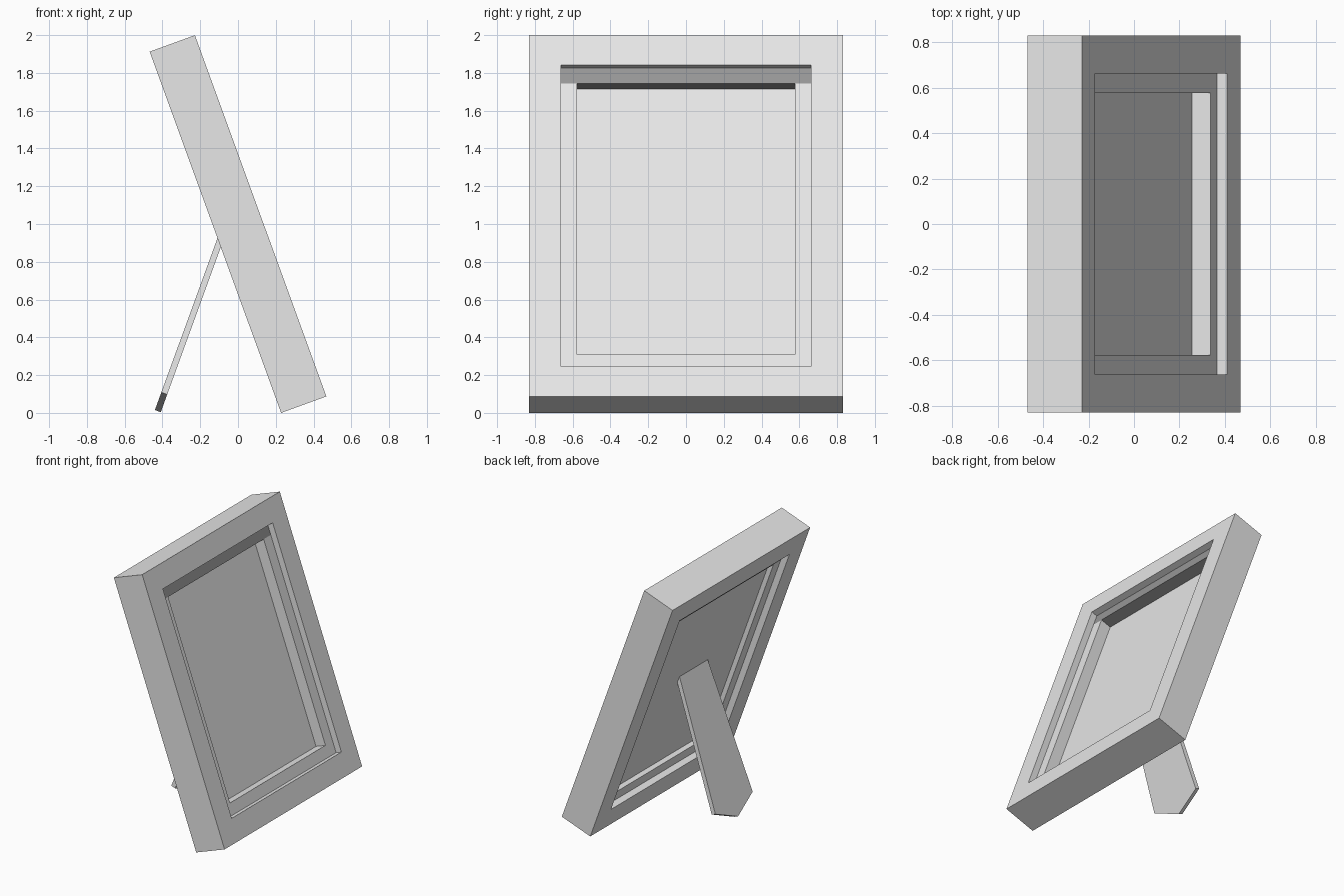
import bpy
import bmesh
from math import radians, sin, cos
from mathutils import Matrix

cube = bpy.data.objects.get("Cube")
if cube:
    bpy.data.objects.remove(cube, do_unlink=True)

S, C = sin(radians(20)), cos(radians(20))
LENGTH, THICK, HALF_W = 2.035, 0.255, 0.83
OUTER, INNER = 0.168, 0.254      # margins of the two stepped openings
STEP = 0.048                     # depth of the ledge behind each face


def make_material(name, value):
    mat = bpy.data.materials.new(name)
    mat.use_nodes = True
    colour = (value, value, value, 1)
    mat.diffuse_color = colour
    mat.node_tree.nodes["Principled BSDF"].inputs["Base Color"].default_value = colour
    return mat


light_grey = make_material("light grey", 0.8)
dark_grey = make_material("dark grey", 0.31)


def leaning(origin, lean):
    """Local axes: x across, y up the slope, z out of the slope."""
    ox, oz = origin
    return Matrix(((0, lean * S, C, ox), (1, 0, 0, 0),
                   (0, C, -lean * S, oz), (0, 0, 0, 1)))


frame_space = leaning((THICK * C / 2 + LENGTH * S / 2, THICK * S), -1)
stand_space = leaning((-0.44, 0.015), 1)


def finish(bm, name, space, mat):
    bm.transform(space)
    bmesh.ops.recalc_face_normals(bm, faces=bm.faces)
    mesh = bpy.data.meshes.new(name)
    bm.to_mesh(mesh)
    bm.free()
    mesh.materials.append(mat)
    obj = bpy.data.objects.new(name, mesh)
    bpy.context.collection.objects.link(obj)
    return obj


def slab(name, outline, z0, z1, space, mat):
    """Extrude a flat outline between two depths."""
    bm = bmesh.new()
    face = bm.faces.new([bm.verts.new((x, y, z0)) for x, y in outline])
    grown = bmesh.ops.extrude_face_region(bm, geom=[face])["geom"]
    moved = [v for v in grown if isinstance(v, bmesh.types.BMVert)]
    bmesh.ops.translate(bm, verts=moved, vec=(0, 0, z1 - z0))
    return finish(bm, name, space, mat)


def rect(margin):
    w, low, high = HALF_W - margin, margin, LENGTH - margin
    return [(-w, low), (w, low), (w, high), (-w, high)]


def ring(name, margin, z0, z1, space, mat):
    """Rectangular border of the given width."""
    bm = bmesh.new()
    loops = [[bm.verts.new((x, y, z)) for x, y in rect(m)]
             for m, z in ((0, z0), (0, z1), (margin, z1), (margin, z0))]
    for i in range(4):
        a, b = loops[i], loops[(i + 1) % 4]
        for j in range(4):
            k = (j + 1) % 4
            bm.faces.new((a[j], a[k], b[k], b[j]))
    return finish(bm, name, space, mat)


# Outer frame
ring("outer_frame", OUTER, 0, -THICK, frame_space, light_grey)

# Inner frame: U-shaped sides and bottom, plus a darker top bar
wide, narrow = HALF_W - OUTER, HALF_W - INNER
top, bar = LENGTH - OUTER, LENGTH - INNER
sides = [(-wide, bar), (-wide, OUTER), (wide, OUTER), (wide, bar),
         (narrow, bar), (narrow, INNER), (-narrow, INNER), (-narrow, bar)]
slab("inner_frame", sides, -STEP, STEP - THICK, frame_space, light_grey)
slab("inner_top_bar", [(-wide, bar), (wide, bar), (wide, top), (-wide, top)],
     -STEP, STEP - THICK, frame_space, dark_grey)

# Backing panel
slab("backing_panel", rect(INNER), -0.133, -0.172, frame_space, light_grey)

# Tapered easel leg with a pointed foot
leg = [(0, 0), (0.225, 0.1), (0.17, 1.1), (-0.17, 1.1), (-0.225, 0.1)]
slab("easel_leg", leg, 0, 0.033, stand_space, light_grey)
